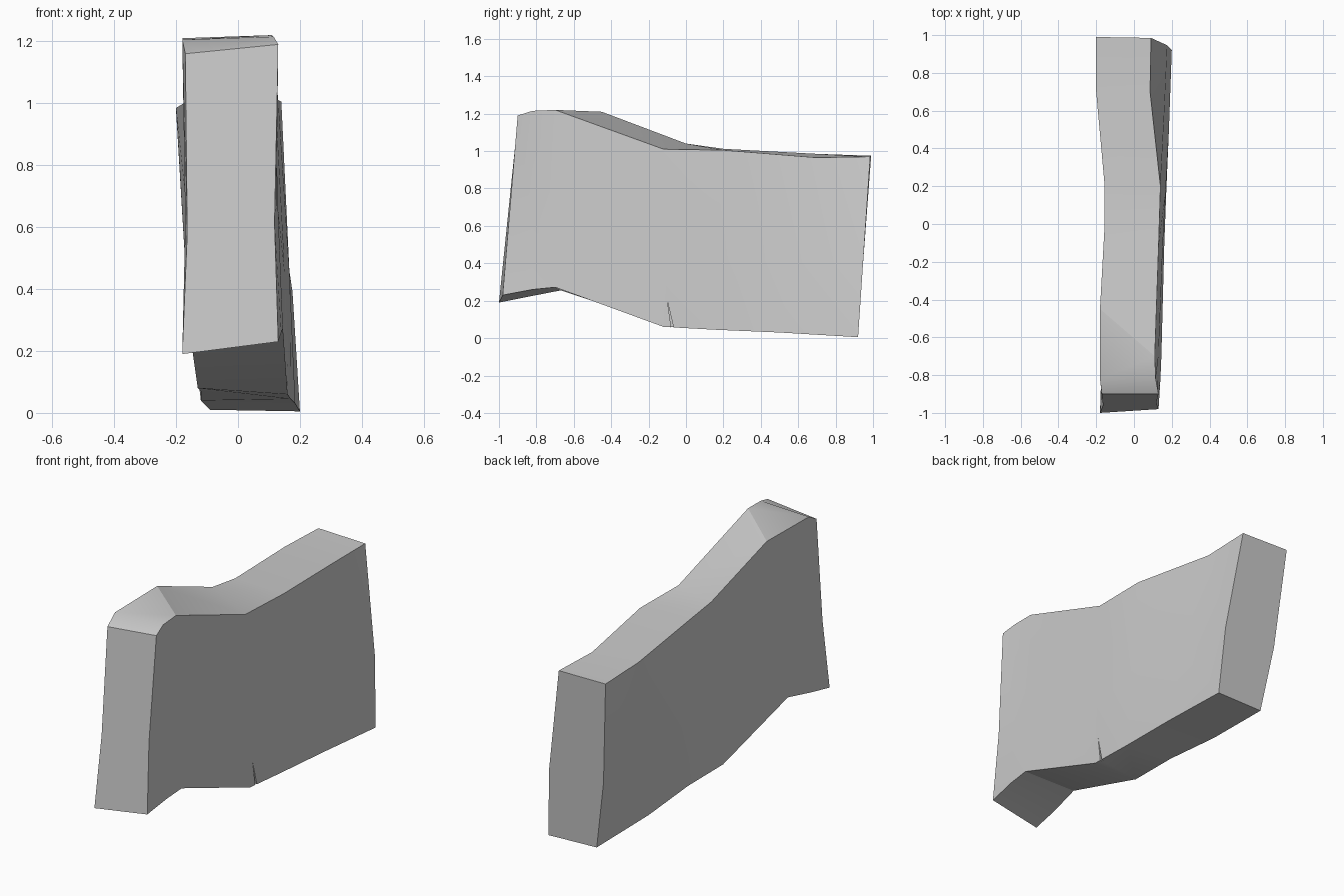
import bpy, bmesh, math
from mathutils import Vector

cube = bpy.data.objects.get("Cube")
if cube:
    bpy.data.objects.remove(cube, do_unlink=True)

# One stone colour
stone = bpy.data.materials.new("stone_grey")
stone.use_nodes = True
grey = (0.6, 0.6, 0.6, 1)
stone.diffuse_color = grey
stone.node_tree.nodes["Principled BSDF"].inputs["Base Color"].default_value = grey

# The four long edges of the slab, each running from front to back
bottom_right = [(-.18, -1, .19), (-.175, -.85, .22), (-.155, -.67, .255), (-.13, -.14, .08),
                (-.12, .15, .07), (-.12, .5, .04), (-.09, .91, .01)]
top_right = [(-.17, -.9, 1.16), (-.18, -.82, 1.205), (-.18, -.45, 1.21), (-.155, 0, 1.04),
             (-.155, .2, 1.012), (-.2, .7, .985), (-.2, .99, .975)]
bottom_left = [(.13, -.98, .23), (.14, -.82, .26), (.145, -.7, .272), (.16, -.12, .06),
               (.17, .15, .045), (.185, .5, .03), (.2, .92, .005)]
top_left = [(.13, -.9, 1.19), (.115, -.82, 1.215), (.11, -.7, 1.22), (.13, -.12, 1.01),
            (.14, .2, 1.005), (.085, .7, .965), (.09, .985, .97)]


def make_object(name, bm):
    bmesh.ops.recalc_face_normals(bm, faces=bm.faces)
    mesh = bpy.data.meshes.new(name)
    bm.to_mesh(mesh)
    bm.free()
    mesh.materials.append(stone)
    obj = bpy.data.objects.new(name, mesh)
    bpy.context.collection.objects.link(obj)
    return obj


def loft(name, rings):
    """Skin a row of closed rings and cap both ends."""
    bm = bmesh.new()
    rows = [[bm.verts.new(p) for p in ring] for ring in rings]
    count = len(rows[0])
    for a, b in zip(rows, rows[1:]):
        for i in range(count):
            j = (i + 1) % count
            bm.faces.new((a[i], a[j], b[j], b[i]))
    bm.faces.new(rows[0])
    bm.faces.new(rows[-1])
    return make_object(name, bm)


# Slab body: sides pinch in at the front and swell out at the back
rings = []
last = len(top_left) - 1
for i, points in enumerate(zip(bottom_right, top_right, top_left, bottom_left)):
    br, tr, tl, bl = map(Vector, points)
    swell = Vector((-.012 + .032 * i / last, 0, 0))
    mid_right = br.lerp(tr, .4) - swell
    mid_left = bl.lerp(tl, .4) + swell
    rings.append([br, mid_right, tr, tl, mid_left, bl])
slab = loft("stone_slab", rings)

# Small crack on the lower edge of the left side
crack = [(-.1, .2), (-.075, .03), (-.06, .03)]
cutter = loft("crack_cutter", [[(x, y, z) for y, z in crack] for x in (.15, .25)])
cutter.hide_render = True
cut = slab.modifiers.new("crack", "BOOLEAN")
cut.operation = "DIFFERENCE"
cut.object = cutter

bpy.ops.object.select_all(action="DESELECT")
slab.select_set(True)
bpy.context.view_layer.objects.active = slab
bpy.ops.object.modifier_apply(modifier=cut.name)
bpy.data.objects.remove(cutter, do_unlink=True)
bpy.ops.object.shade_smooth_by_angle(angle=math.radians(25))
